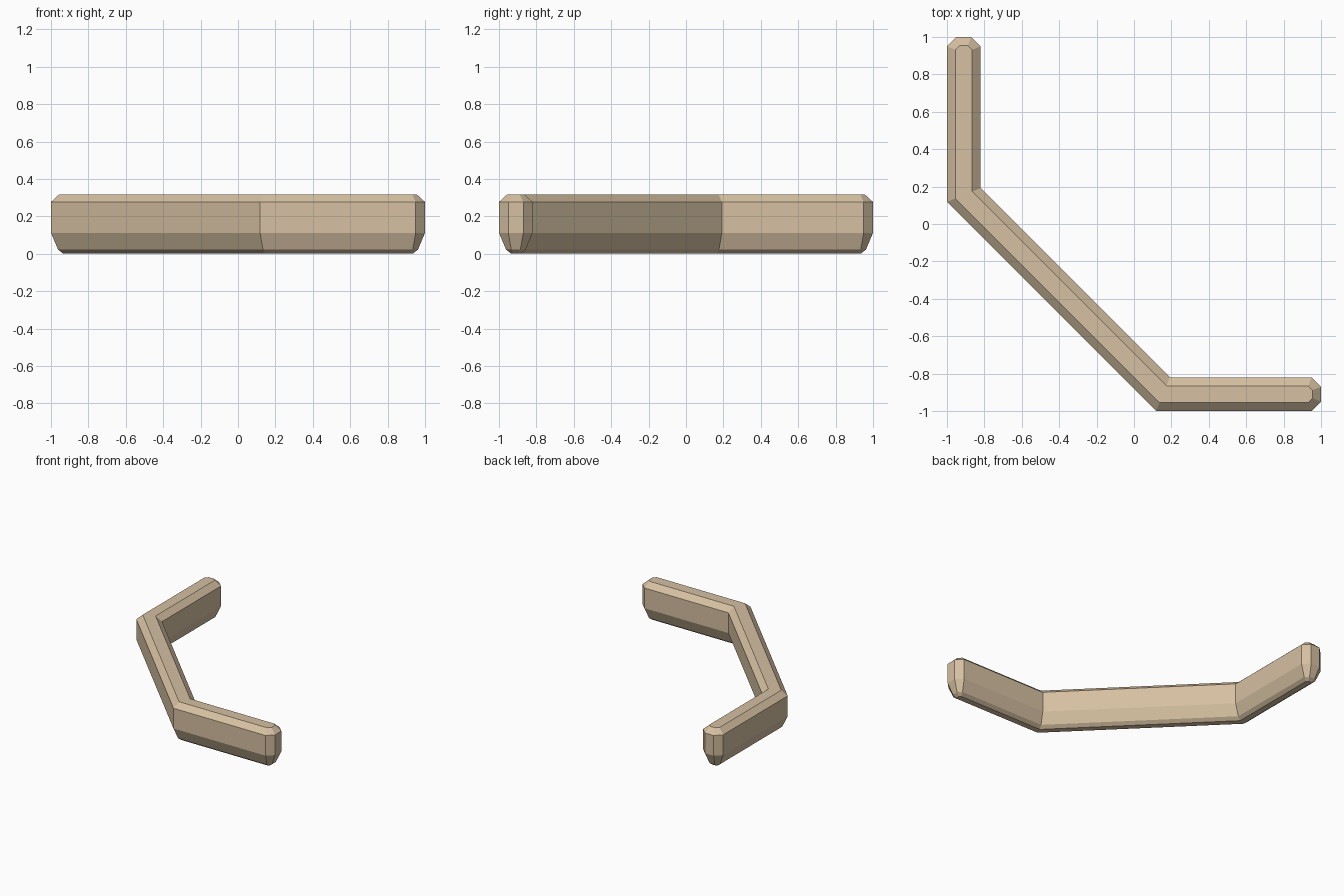
import bpy, bmesh
from mathutils import Vector

if "Cube" in bpy.data.objects:
    bpy.data.objects.remove(bpy.data.objects["Cube"])

# Wood colour
wood = bpy.data.materials.new("beige wood")
wood.diffuse_color = (0.67, 0.53, 0.36, 1)
wood.use_nodes = True
wood.node_tree.nodes["Principled BSDF"].inputs["Base Color"].default_value = wood.diffuse_color

# Bar footprint: one arm with a chamfered tip, mirrored across the diagonal
arm = [(-0.82, 0.192), (-0.82, 0.95), (-0.87, 1.0),
       (-0.95, 1.0), (-1.0, 0.95), (-1.0, 0.118)]
outline = [Vector(p) for p in arm + [(y, x) for x, y in reversed(arm)]]

# Bevelled section: (height, inset from the outline)
section = [(0.0, 0.066), (0.022, 0.038), (0.112, 0.0), (0.277, 0.0), (0.318, 0.045)]


def inset(points, d):
    """Mitred inset of a counter-clockwise outline."""
    result = []
    for i, p in enumerate(points):
        a = (p - points[i - 1]).normalized()
        b = (points[(i + 1) % len(points)] - p).normalized()
        na, nb = Vector((-a.y, a.x)), Vector((-b.y, b.x))
        result.append(p + (na + nb) * d / (1 + na.dot(nb)))
    return result


bm = bmesh.new()
rings = [[bm.verts.new((p.x, p.y, z)) for p in inset(outline, d)] for z, d in section]
n = len(outline)

# Sides
for low, high in zip(rings, rings[1:]):
    for i in range(n):
        j = (i + 1) % n
        bm.faces.new((low[i], low[j], high[j], high[i]))

# Top and bottom, split at the two bends
for ring, flip in ((rings[-1], False), (rings[0], True)):
    for part in (ring[:6], [ring[0], ring[5], ring[6], ring[11]], ring[6:]):
        bm.faces.new(part[::-1] if flip else part)

bmesh.ops.recalc_face_normals(bm, faces=bm.faces)
mesh = bpy.data.meshes.new("bent_bar")
bm.to_mesh(mesh)
bm.free()
mesh.materials.append(wood)
bar = bpy.data.objects.new("bent_bar", mesh)
bpy.context.collection.objects.link(bar)
